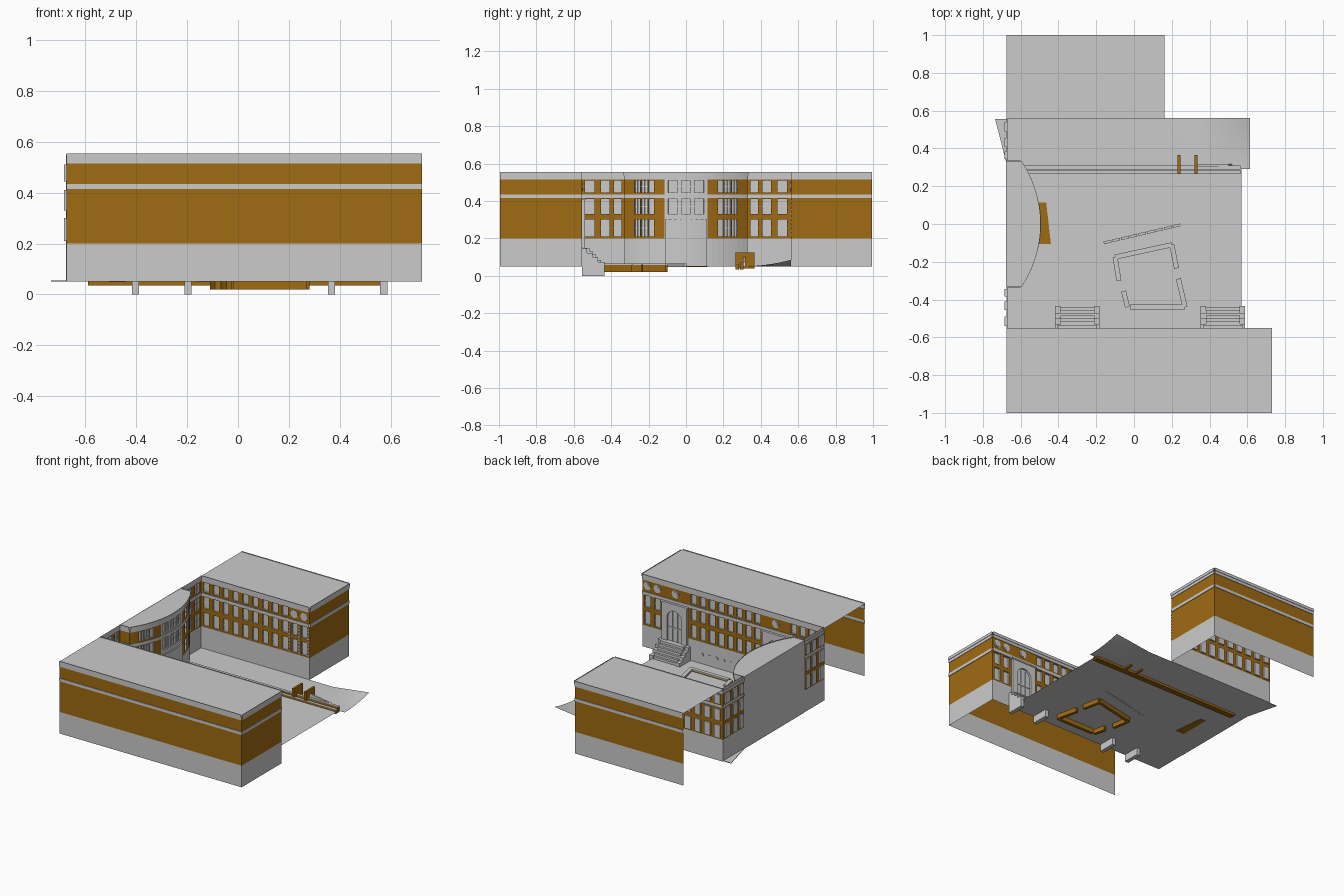
import bpy, bmesh, math
from mathutils import Vector

if "Cube" in bpy.data.objects:
    bpy.data.objects.remove(bpy.data.objects["Cube"])


def material(name, col):
    m = bpy.data.materials.new(name)
    m.diffuse_color = (*col, 1)
    m.use_nodes = True
    m.node_tree.nodes["Principled BSDF"].inputs["Base Color"].default_value = m.diffuse_color
    return m


STONE = material("stone", (.8, .8, .8))
BRICK = material("brick", (.35, .145, .006))
# z0, z1, material slot, projection
BANDS = [(.05, .2, 0, 0), (.2, .415, 1, 0), (.415, .435, 0, .004), (.435, .515, 1, 0), (.515, .535, 0, .003), (.535, .555, 0, .006)]
ROWS = [(.21, .30), (.33, .41), (.445, .51)]


def finish(name, bm, mats=(STONE,)):
    me = bpy.data.meshes.new(name)
    bm.to_mesh(me)
    bm.free()
    for m in mats:
        me.materials.append(m)
    ob = bpy.data.objects.new(name, me)
    bpy.context.collection.objects.link(ob)
    return ob


def prism(name, pts, vec, mat=STONE):
    bm = bmesh.new()
    f = bm.faces.new([bm.verts.new(p) for p in pts])
    r = bmesh.ops.extrude_face_region(bm, geom=[f])
    bmesh.ops.translate(bm, vec=vec, verts=[v for v in r["geom"] if isinstance(v, bmesh.types.BMVert)])
    bmesh.ops.recalc_face_normals(bm, faces=bm.faces)
    return finish(name, bm, (mat,))


def box(name, x0, x1, y0, y1, z0, z1, mat=STONE):
    return prism(name, [(x0, y0, z0), (x1, y0, z0), (x1, y1, z0), (x0, y1, z0)], (0, 0, z1 - z0), mat)


def wall(name, p, q, t, z0, z1, mat=STONE):
    p, q = Vector((*p, z0)), Vector((*q, z0))
    d = (q - p).normalized()
    n = Vector((-d.y, d.x, 0)) * t / 2
    return prism(name, [p - n, q - n, q + n, p + n], (0, 0, z1 - z0), mat)


def facade(name, P, u0, u1, cols=(), skip=lambda u, r: False, grey=None, maxw=9):
    """Banded wall with recessed windows; P(u, z, depth) maps to space."""
    bm = bmesh.new()

    def quad(pts, m=0):
        bm.faces.new([bm.verts.new(P(*p)) for p in pts]).material_index = m

    edges = {u0, u1} | {e for c in cols for e in c} | set(grey or ())
    es = sorted(edges)
    us = []
    for a, b in zip(es, es[1:]):
        n = max(1, math.ceil((b - a) / maxw))
        us += [(a + (b - a) * i / n, a + (b - a) * (i + 1) / n) for i in range(n)]
    zs = sorted({z for b in BANDS for z in b[:2]} | {z for r in ROWS for z in r})
    for a, b in us:
        mid = (a + b) / 2
        is_col = any(c[0] < mid < c[1] for c in cols)
        last = 0
        for z0, z1 in zip(zs, zs[1:]):
            zm = (z0 + z1) / 2
            m, d = next(k[2:] for k in BANDS if k[0] < zm < k[1])
            if grey and grey[0] < mid < grey[1]:
                m = 0
            if d != last:
                quad([(a, z0, last), (b, z0, last), (b, z0, d), (a, z0, d)])
            last = d
            row = next((i for i, r in enumerate(ROWS) if r[0] < zm < r[1]), None)
            if is_col and row is not None and not skip(mid, row):
                e = -.01
                loop = [(a, z0), (b, z0), (b, z1), (a, z1)]
                quad([(u, z, e) for u, z in loop])
                for (ua, za), (ub, zb) in zip(loop, loop[1:] + loop[:1]):
                    quad([(ua, za, 0), (ub, zb, 0), (ub, zb, e), (ua, za, e)])
                h, e = .002, -.005
                quad([(mid - h, z0, e), (mid + h, z0, e), (mid + h, z1, e), (mid - h, z1, e)])
                quad([(a, zm - h, e), (b, zm - h, e), (b, zm + h, e), (a, zm + h, e)])
            else:
                quad([(a, z0, d), (b, z0, d), (b, z1, d), (a, z1, d)], m)
    bmesh.ops.remove_doubles(bm, verts=bm.verts, dist=1e-5)
    return finish(name, bm, (STONE, BRICK))


def south(y): return lambda u, z, d: (u, y - d, z)
def north(y): return lambda u, z, d: (-u, y + d, z)
def east(x): return lambda u, z, d: (x + d, u, z)


def columns(a, b, n, w=.044):
    s = (b - a) / n
    return [(a + s * (i + .5) - w / 2, a + s * (i + .5) + w / 2) for i in range(n)]


def roof(name, pts):
    bm = bmesh.new()
    f = bm.faces.new([bm.verts.new((x, y, .555)) for x, y in pts])
    bm.normal_update()
    bmesh.ops.inset_region(bm, faces=[f], thickness=.01)
    bmesh.ops.translate(bm, vec=(0, 0, -.006), verts=f.verts)
    finish(name, bm)


def roundel(x, y):
    for r, d in ((.027, .003), (.019, .006)):
        prism("round_window", [(x + r * math.cos(t * math.pi / 12), y, .478 + r * math.sin(t * math.pi / 12))
                               for t in range(24)], (0, d, 0))


# Front wing: plain outer walls, windowed court side
W, E = -.675, .724
DOORS = (-.30, .47)
facade("front_wing_south", south(-.994), W, E)
facade("front_wing_east", east(E), -.994, -.556)
cols = columns(-.724, -.57, 2) + columns(-.365, .195, 8) + columns(.405, .675, 4)
rounds = [-.6085, -.6855]
facade("front_wing_court", north(-.556), -E, -W, cols, lambda u, r: r == 2 and u < -.57)
roof("front_wing_roof", [(W, -1), (.73, -1), (.73, -.55), (W, -.55)])
for u in rounds:
    roundel(-u, -.556)

# Rear wing
facade("rear_wing_court", south(.561), W, .156, columns(W, .156, 11), lambda u, r: r == 2 and u > .0)
facade("rear_wing_east", east(.156), .561, .994)
facade("rear_wing_north", north(.994), -.156, -W)
roof("rear_wing_roof", [(W, .555), (.162, .555), (.162, 1), (W, 1)])
for u in (.0425, .118):
    roundel(u, .555)
for x in (.004, .08, .148):
    for i in range(9):
        box("quoin", x - .007, x + .007, .557, .563, .212 + i * .0225, .225 + i * .0225)

# Linking walls beside the bow
for s, a, b in ((-1, -.556, -.33), (1, .33, .561)):
    facade("link_wall", east(W), a, b, [(min(s * p, s * q), max(s * p, s * q))
           for p, q in ((.345, .385), (.41, .455), (.49, .54))])

# Curved central bow
R, CX = .594, -1.094


def bow(u, z, d):
    x = math.sqrt(R * R - u * u)
    return (CX + x * (1 + d / R), u * (1 + d / R), z)


side = [(.17, .2), (.205, .24), (.245, .275)]
centre = [(-.095, -.045), (-.025, .025), (.045, .095)]
facade("bow_front", bow, -.33, .33, [(-b, -a) for a, b in side] + centre + side,
       lambda u, r: r == 0 and abs(u) < .11, (-.115, .115), .03)
facade("bow_side", north(.33), .6, -W)
facade("bow_side", south(-.33), W, -.6)
box("bow_back", W - .002, W, -.33, .33, .05, .55)
arc = [bow(-.33 + .66 * i / 24, 0, .006)[:2] for i in range(25)]
roof("bow_roof", [(W, -.333)] + arc + [(W, .333)])
ring = [bow(-.112 + .224 * i / 8, .05, .008) for i in range(9)]
back = [bow(-.112 + .224 * i / 8, .05, -.002) for i in range(9)]
prism("bow_portal", ring + back[::-1], (0, 0, .25))

# Arched entrances with stairs and stepped cheeks
Y = -.556
for c in DOORS:
    arch = [(.055 * math.cos(math.pi * (1 - i / 16)), .31 + .055 * math.sin(math.pi * (1 - i / 16))) for i in range(17)]
    prof = [(-.095, .15), (-.055, .15)] + arch + [(.055, .15), (.095, .15), (.095, .412), (-.095, .412)]
    prism("arch_surround", [(c + x, Y, z) for x, z in prof], (0, .016, 0))
    box("arch_cornice", c - .105, c + .105, Y, Y + .02, .405, .415)
    prism("arch_glazing", [(c + x, Y, z) for x, z in [(-.055, .15)] + arch + [(.055, .15)]], (0, .003, 0))
    box("door_rail", c - .055, c + .055, Y, Y + .007, .24, .246)
    for x in (-.02, .02):
        box("door_mullion", c + x - .002, c + x + .002, Y, Y + .007, .15, .355)
    roundel(c, Y)
    n = 6
    st = [(-.55, .05)]
    for i in range(n):
        st += [(-.53 + .09 * (n - i - 1) / n + .015, .05 + .1 * i / n), (-.53 + .09 * (n - i - 1) / n + .015, .05 + .1 * (i + 1) / n)]
    prism("entrance_stairs", [(c - .09, y, z) for y, z in st + [(-.55, .15)]], (.18, 0, 0))
    ck = [(-.555, 0), (-.435, 0), (-.435, .075), (-.47, .075), (-.47, .1), (-.5, .1),
          (-.5, .122), (-.53, .122), (-.53, .147), (-.555, .147)]
    for x in (-.103, .103):
        prism("stair_cheek", [(c + x - .014, y, z) for y, z in ck], (.028, 0, 0))
for i in range(8):
    box("basement_vent", -.13 + i * .055, -.115 + i * .055, Y, Y + .004, .11, .125)

# Court paving, with gently rising bank at the north-east
bm = bmesh.new()
bm.faces.new([bm.verts.new(p) for p in ((W, -.556, .05), (.57, -.556, .05), (.57, .305, .05), (W, .305, .05))])
finish("court_paving", bm)
bm = bmesh.new()
xs = [W, .16, .34] + [.34 + .275 * i / 8 for i in range(1, 9)]
ys = [.29 + .271 * i / 8 for i in range(9)]
grid = [[bm.verts.new((x, y, .05 + .035 * max(0, (x - .34) / .275) * ((y - .29) / .271) ** 2)) for y in ys] for x in xs]
for a, b in zip(grid, grid[1:]):
    for i in range(8):
        bm.faces.new((a[i], b[i], b[i + 1], a[i + 1])).smooth = True
finish("north_bank", bm)
prism("outer_ramp", [(W, .32, .05), (W, .555, .05), (-.735, .555, .05)], (0, 0, .004))
prism("bow_mat", [(-.505, -.105, .048), (-.44, -.105, .048), (-.465, .115, .048), (-.505, .115, .048)], (0, 0, .005), BRICK)

# Long brick terrace steps, brick piers and side ramp
for y, z in ((.265, .06), (.29, .072)):
    box("terrace_step", -.59, .565, y, y + .018, .035, z, BRICK)
    box("terrace_step_cap", -.59, .565, y - .001, y + .019, z, z + .003)
for x in (.23, .32):
    box("brick_pier", x, x + .015, .265, .365, .04, .125, BRICK)
prism("side_ramp", [(.335, .305, .05), (.52, .305, .05), (.5, .305, .075), (.335, .305, .1)], (0, .012, 0))

# Sunken brick planter with stone coping
planter = [((-.02, -.44), (.27, -.44)), ((.27, -.44), (.235, -.29)), ((.225, -.235), (.2, -.11)),
           ((.2, -.11), (-.1, -.175)), ((-.1, -.175), (-.08, -.3)), ((-.055, -.355), (-.035, -.44))]
for p, q in planter:
    wall("planter_wall", p, q, .022, .02, .058, BRICK)
    wall("planter_coping", p, q, .026, .058, .066)

# Row of benches
a, b = Vector((-.16, -.1)), Vector((.25, -.003))
for i in range(9):
    wall("bench", a.lerp(b, i / 9), a.lerp(b, (i + .88) / 9), .014, .048, .065)
